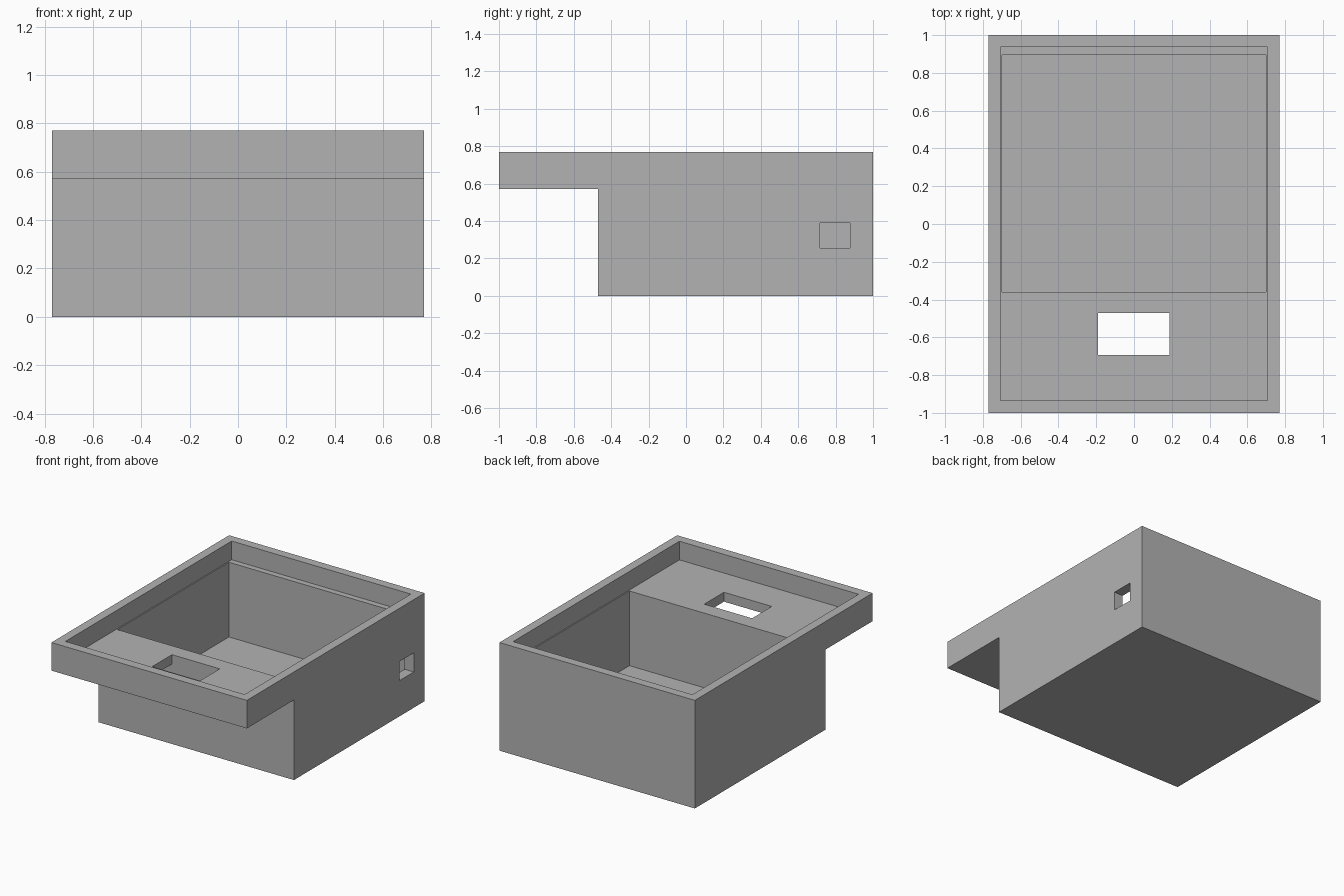
import bpy
import bmesh

default = bpy.data.objects.get("Cube")
if default:
    bpy.data.objects.remove(default, do_unlink=True)

W, TOP = 0.77, 0.77                # half width and height
STEP_Y, STEP_Z = -0.47, 0.57       # underside step
FLOOR_Z, LEDGE_Z = 0.105, 0.637    # inner floors

grey = bpy.data.materials.new("plain_grey")
grey.use_nodes = True
colour = (0.45, 0.45, 0.45, 1)
grey.diffuse_color = colour
grey.node_tree.nodes["Principled BSDF"].inputs["Base Color"].default_value = colour


def prism(name, outline, x0, x1):
    """Extrude a (y, z) outline along x."""
    bm = bmesh.new()
    face = bm.faces.new([bm.verts.new((x0, y, z)) for y, z in outline])
    side = bmesh.ops.extrude_face_region(bm, geom=[face])["geom"]
    verts = [v for v in side if isinstance(v, bmesh.types.BMVert)]
    bmesh.ops.translate(bm, vec=(x1 - x0, 0, 0), verts=verts)
    bmesh.ops.recalc_face_normals(bm, faces=bm.faces)
    mesh = bpy.data.meshes.new(name)
    bm.to_mesh(mesh)
    bm.free()
    mesh.materials.append(grey)
    obj = bpy.data.objects.new(name, mesh)
    bpy.context.collection.objects.link(obj)
    return obj


def cut(target, name, x, y, z):
    """Subtract a box given by its ranges."""
    box = prism(name, [(y[0], z[0]), (y[1], z[0]), (y[1], z[1]), (y[0], z[1])], *x)
    box.hide_render = True
    box.hide_set(True)
    box.display_type = 'WIRE'
    mod = target.modifiers.new(name, 'BOOLEAN')
    mod.operation = 'DIFFERENCE'
    mod.solver = 'EXACT'
    mod.object = box
    bpy.context.view_layer.objects.active = target
    bpy.ops.object.modifier_apply(modifier=name)
    bpy.data.objects.remove(box, do_unlink=True)


# Stepped outer housing
housing = prism("housing", [(-1, TOP), (-1, STEP_Z), (STEP_Y, STEP_Z),
                            (STEP_Y, 0), (1, 0), (1, TOP)], -W, W)

# Shallow recess inside the rim
cut(housing, "rim_recess", (-0.706, 0.706), (-0.934, 0.937), (LEDGE_Z, 1))
# Deep compartment
cut(housing, "compartment", (-0.698, 0.698), (-0.36, 0.895), (FLOOR_Z, 0.9))
# Window through the overhanging ledge
cut(housing, "ledge_window", (-0.19, 0.187), (-0.694, STEP_Y - 0.002), (0.5, 0.8))
# Cable port in one side wall
cut(housing, "side_port", (0.6, 0.9), (0.716, 0.878), (0.255, 0.39))
